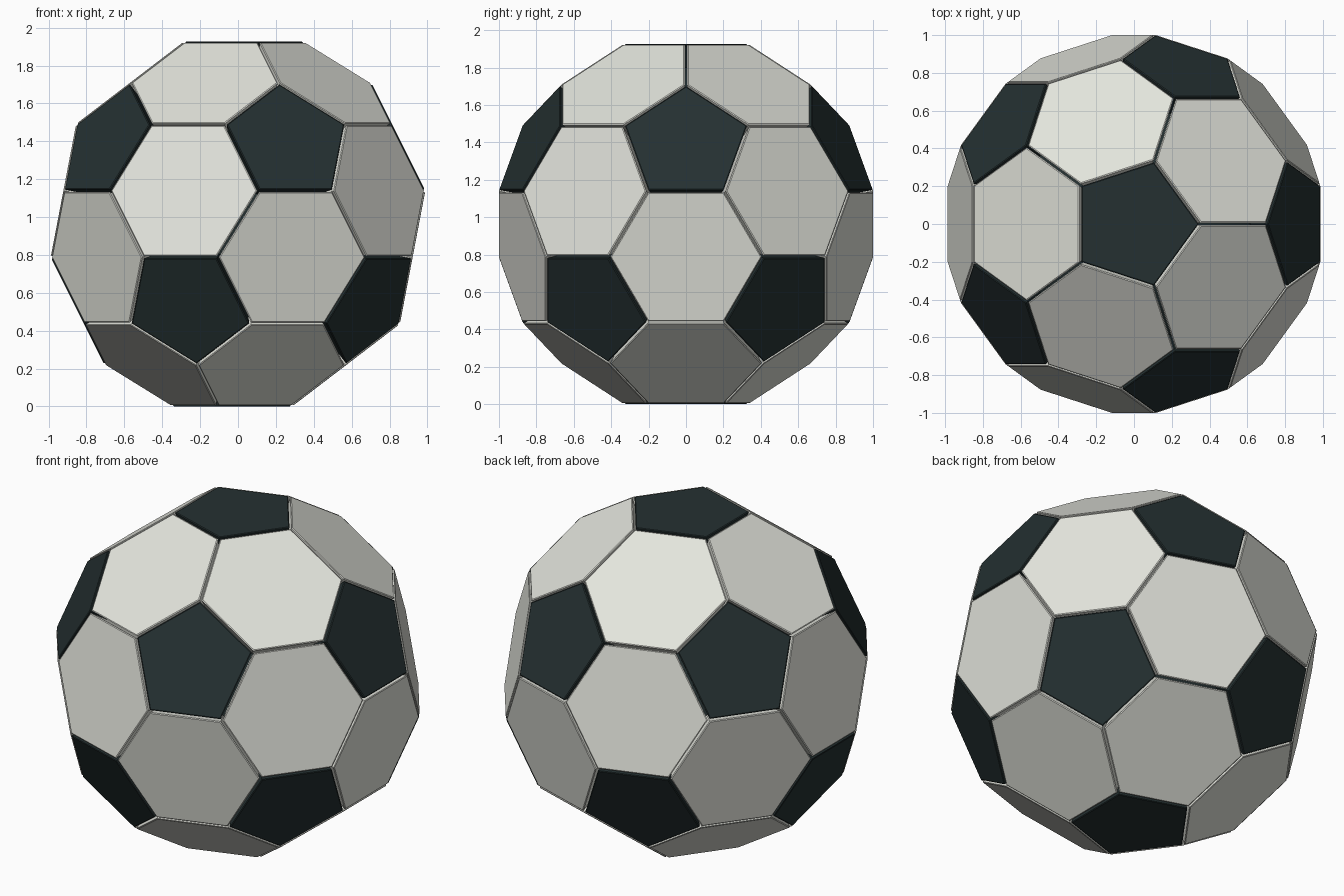
import bpy, bmesh, math
from mathutils import Vector
from itertools import combinations

if "Cube" in bpy.data.objects:
    bpy.data.objects.remove(bpy.data.objects["Cube"])

EDGE = 0.414          # edge length of the truncated icosahedron
GAP = 0.008           # half width of the seams
CHAMFER = 0.005       # bevelled rim of each panel
CORE = 0.865          # radius of the inner ball
HEIGHT = 2.3274 * EDGE


def material(name, colour):
    m = bpy.data.materials.new(name)
    m.diffuse_color = (*colour, 1)
    m.use_nodes = True
    m.node_tree.nodes["Principled BSDF"].inputs["Base Color"].default_value = m.diffuse_color
    return m


dark = material("dark teal", (0.018, 0.030, 0.031))
white = material("off white", (0.77, 0.78, 0.72))

# Icosahedron corners, standing on one corner
R = 3 * EDGE * 0.95106
ico = [Vector((0, 0, R)), Vector((0, 0, -R))]
for k in range(5):
    for offset, sign in ((0, 1), (36, -1)):
        t = math.radians(72 * k + offset)
        ico.append(Vector((2 * math.cos(t), 2 * math.sin(t), sign)) * (R / math.sqrt(5)))


def near(a, b):
    return 0.01 < (a - b).length < 3.1 * EDGE


def panel(name, corners, mat):
    """Solid bevelled panel whose walls run towards the ball centre."""
    n = len(corners)
    c = sum(corners, Vector()) / n
    up = c.normalized()
    # sort the corners counter-clockwise around the panel centre
    u = (corners[0] - c).normalized()
    w = up.cross(u)
    corners = sorted(corners, key=lambda p: math.atan2((p - c).dot(w), (p - c).dot(u)))
    apothem = EDGE / (2 * math.tan(math.pi / n))

    def loop(inset, drop=0.0, scale=1.0):
        s = 1 - inset / apothem
        return [bm.verts.new((c + (p - c) * s - up * drop) * scale + Vector((0, 0, HEIGHT)))
                for p in corners]

    bm = bmesh.new()
    top = loop(GAP + CHAMFER)
    rim = loop(GAP, CHAMFER * 0.7)
    base = loop(GAP, CHAMFER * 0.7, 0.87)
    bm.faces.new(top)
    bm.faces.new(base[::-1])
    for a, b in ((top, rim), (rim, base)):
        for i in range(n):
            j = (i + 1) % n
            bm.faces.new((a[i], b[i], b[j], a[j]))
    mesh = bpy.data.meshes.new(name)
    bm.to_mesh(mesh)
    bm.free()
    mesh.materials.append(mat)
    bpy.context.collection.objects.link(bpy.data.objects.new(name, mesh))


# Twelve pentagon panels, one per corner
for v in ico:
    panel("pentagon_panel", [v.lerp(p, 1 / 3) for p in ico if near(v, p)], dark)

# Twenty hexagon panels, one per triangle
for tri in combinations(ico, 3):
    if all(near(a, b) for a, b in combinations(tri, 2)):
        panel("hexagon_panel", [a.lerp(b, 1 / 3) for a in tri for b in tri if a is not b], white)

# Dark inner ball seen through the seams
bpy.ops.mesh.primitive_uv_sphere_add(segments=64, ring_count=32, radius=CORE, location=(0, 0, HEIGHT))
ball = bpy.context.object
ball.name = "inner_ball"
ball.data.materials.append(dark)
bpy.ops.object.shade_smooth()
